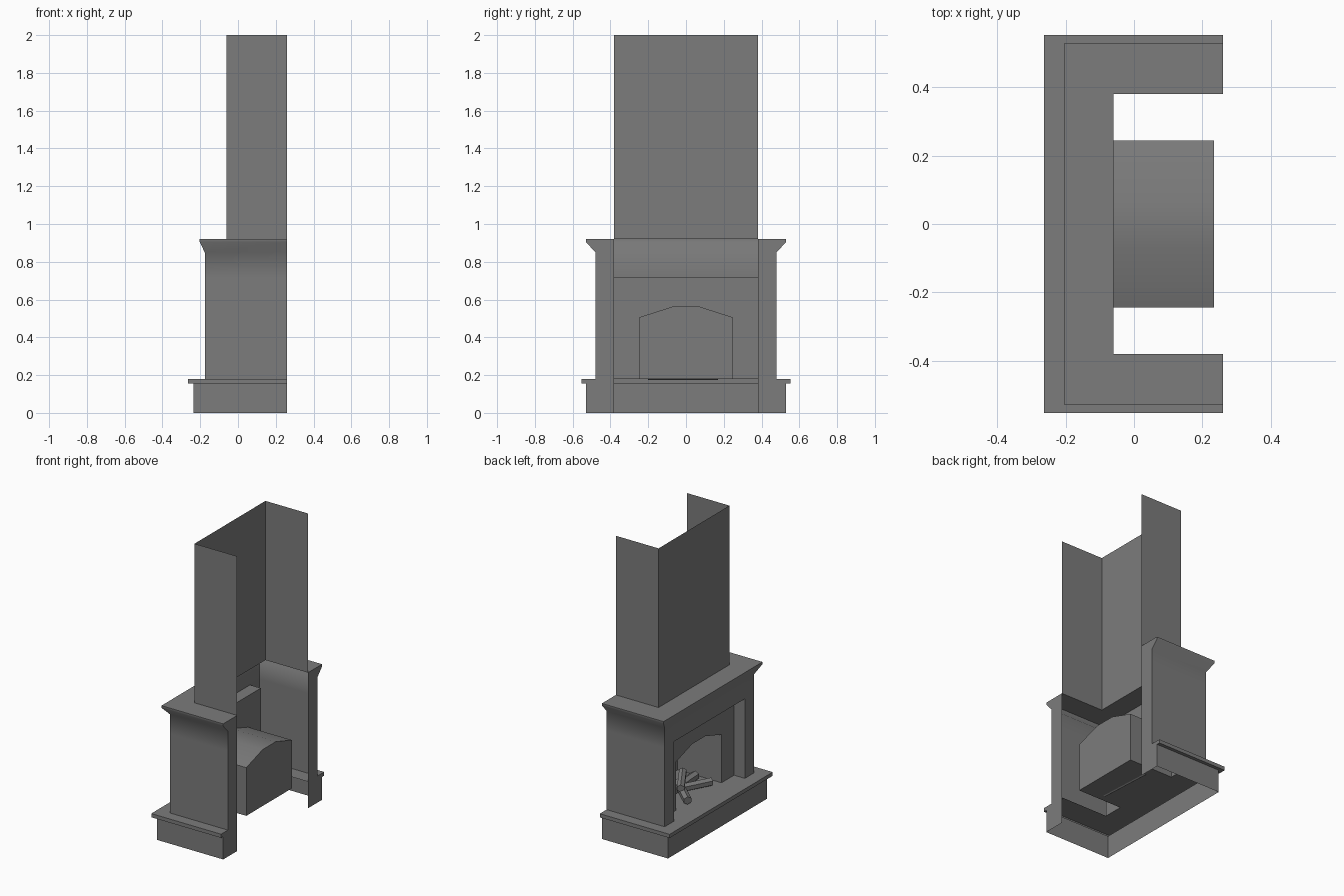
import bpy
import math
from mathutils import Vector

cube = bpy.data.objects.get("Cube")
if cube:
    bpy.data.objects.remove(cube, do_unlink=True)

stone = bpy.data.materials.new("grey_stone")
stone.use_nodes = True
grey = (0.2, 0.2, 0.2, 1)
stone.diffuse_color = grey
stone.node_tree.nodes["Principled BSDF"].inputs["Base Color"].default_value = grey

BACK = 0.26        # open rear plane
FRONT = -0.176     # face of the surround
PANEL = -0.095     # recessed panel
FIRE_BACK = 0.234
HALF = 0.38        # half width of the chimney and the opening
FLOOR, LINTEL, TOP = 0.18, 0.72, 0.92


def make(name, verts, faces, angle=50):
    mesh = bpy.data.meshes.new(name)
    mesh.from_pydata(verts, [], faces)
    mesh.materials.append(stone)
    mesh.shade_smooth()
    mesh.set_sharp_from_angle(angle=math.radians(angle))
    obj = bpy.data.objects.new(name, mesh)
    bpy.context.collection.objects.link(obj)
    return obj


def u_shell(name, rings, split=None, gap=None):
    """Three-sided shell, open at the back. Each ring is (front x, half width, z)."""
    verts, faces = [], []
    n = 6 if split else 4
    for x, h, z in rings:
        verts += [(BACK, h, z), (x, h, z)]
        if split:
            verts += [(x, split, z), (x, -split, z)]
        verts += [(x, -h, z), (BACK, -h, z)]
    for r in range(len(rings) - 1):
        for s in range(n - 1):
            if gap == (r, s):
                continue
            a = r * n + s
            faces.append((a, a + 1, a + n + 1, a + n))
    return make(name, verts, faces)


def plate(name, points):
    return make(name, points, [range(len(points))])


# Hearth: plinth, overhanging slab and floor around the recess
hearth = [(-0.236, 0.53, 0), (-0.236, 0.53, 0.155), (-0.264, 0.553, 0.155),
          (-0.264, 0.553, FLOOR)]
u_shell("hearth", hearth + [(PANEL, HALF, FLOOR)])

# Surround with flared cornice and the front opening left out
surround = [(FRONT, 0.48, FLOOR), (FRONT, 0.48, LINTEL), (FRONT, 0.48, 0.85),
            (-0.203, 0.53, 0.905), (-0.203, 0.53, TOP)]
u_shell("surround", surround, split=HALF, gap=(0, 2))

# Mantel shelf and chimney breast
u_shell("mantel_shelf", [surround[-1], (-0.06, HALF, TOP)])
u_shell("chimney_breast", [(-0.06, HALF, TOP), (-0.06, HALF, 2)])

# Rear end caps of the two side piers
for side, label in ((1, "left"), (-1, "right")):
    outline = [(BACK, side * h, z) for _, h, z in hearth + surround]
    outline += [(BACK, side * HALF, TOP), (BACK, side * HALF, 0)]
    plate(label + "_pier_cap", outline)

# Recess reveal: two jambs and a soffit
reveal = [(HALF, FLOOR), (HALF, LINTEL), (-HALF, LINTEL), (-HALF, FLOOR)]


def loft(name, outline, x0, x1):
    n = len(outline)
    verts = [(x, y, z) for x in (x0, x1) for y, z in outline]
    return make(name, verts, [(i, i + 1, n + i + 1, n + i) for i in range(n - 1)])


loft("recess_reveal", reveal, FRONT, PANEL)

# Arched firebox and the panel around its mouth
arch = [(0.245, FLOOR), (0.245, 0.507), (0.07, 0.563),
        (-0.07, 0.563), (-0.245, 0.507), (-0.245, FLOOR)]
loft("firebox_walls", arch, PANEL, FIRE_BACK)
plate("firebox_back", [(FIRE_BACK, y, z) for y, z in arch])
plate("firebox_floor", [(x, s * 0.245, FLOOR) for x, s in
                        ((PANEL, -1), (FIRE_BACK, -1), (FIRE_BACK, 1), (PANEL, 1))])
plate("recess_panel", [(PANEL, y, z) for y, z in reveal + arch[::-1]])


# Stacked logs
def log(name, start, end, radius):
    a, b = Vector(start), Vector(end)
    bpy.ops.mesh.primitive_cylinder_add(vertices=6, radius=radius, depth=(b - a).length,
                                        location=(a + b) / 2)
    obj = bpy.context.object
    obj.name = name
    obj.rotation_euler = (b - a).to_track_quat("Z", "Y").to_euler()
    obj.data.materials.append(stone)


log("back_log", (0.07, -0.2, 0.205), (0.05, 0.17, 0.205), 0.03)
log("left_log", (-0.11, 0.14, 0.21), (0.06, 0.0, 0.235), 0.028)
log("right_log", (-0.07, -0.17, 0.21), (0.03, 0.04, 0.215), 0.028)
log("top_log", (-0.03, 0.1, 0.255), (0.08, -0.08, 0.275), 0.026)
